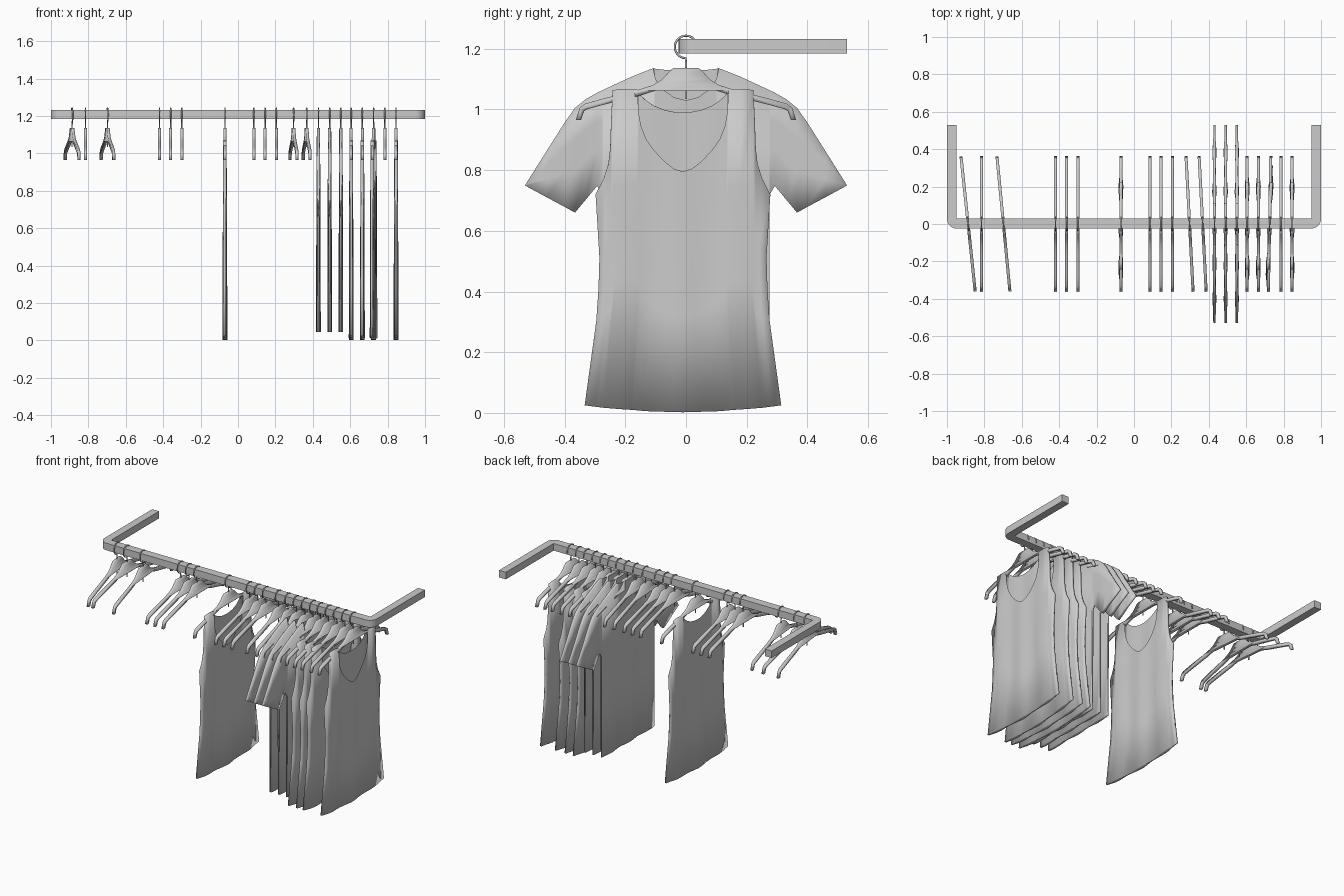
import bpy, bmesh, math

if "Cube" in bpy.data.objects:
    bpy.data.objects.remove(bpy.data.objects["Cube"])

# Mid grey used throughout
grey = bpy.data.materials.new("mid_grey")
grey.diffuse_color = (0.58, 0.58, 0.58, 1)
grey.use_nodes = True
grey.node_tree.nodes["Principled BSDF"].inputs["Base Color"].default_value = grey.diffuse_color

def make_mesh(name, bm):
    bmesh.ops.recalc_face_normals(bm, faces=bm.faces)
    me = bpy.data.meshes.new(name)
    bm.to_mesh(me)
    bm.free()
    me.materials.append(grey)
    return me

def place(name, me, x=0, y=0, turn=0, smooth=None):
    ob = bpy.data.objects.new(name, me)
    bpy.context.collection.objects.link(ob)
    ob.location = (x, y, 0)
    ob.rotation_euler.z = math.radians(turn)
    if smooth:
        bpy.ops.object.select_all(action='DESELECT')
        ob.select_set(True)
        bpy.context.view_layer.objects.active = ob
        bpy.ops.object.shade_smooth_by_angle(angle=math.radians(smooth))
    return ob

def prism(name, pts, move):
    """Extrude a flat outline along a vector."""
    bm = bmesh.new()
    f = bm.faces.new([bm.verts.new(p) for p in pts])
    new = bmesh.ops.extrude_face_region(bm, geom=[f])['geom']
    bmesh.ops.translate(bm, vec=move, verts=[v for v in new if isinstance(v, bmesh.types.BMVert)])
    return make_mesh(name, bm)

# U-shaped wall rail with rounded front corners
arc = [(0.948 + 0.052 * math.cos(a), 0.028 + 0.052 * math.sin(a))
       for a in [-math.pi / 2 * i / 8 for i in range(9)]]
half = [(0.95, 0.03), (0.95, 0.53), (1.0, 0.53)] + arc
loop = half + [(-x, y) for x, y in reversed(half)]
place("rail", prism("rail", [(x, y, 1.185) for x, y in loop], (0, 0, 0.047)), smooth=30)

# Hanger body: shaped flat profile with drooping arm ends
side = [(0.042, 1.136), (0.055, 1.125), (0.08, 1.098), (0.11, 1.08), (0.16, 1.064),
        (0.28, 1.034), (0.335, 1.018), (0.35, 1.005), (0.363, 0.965), (0.346, 0.965),
        (0.336, 0.994), (0.325, 1.001), (0.27, 1.016), (0.15, 1.046), (0.10, 1.062)]
outline = side + [(-y, z) for y, z in reversed(side)]
body = prism("hanger", [(-0.008, y, z) for y, z in outline], (0.016, 0, 0))

# Wire hook with its stem
def make_hook():
    cu = bpy.data.curves.new("hook", 'CURVE')
    cu.dimensions = '3D'
    cu.bevel_depth = 0.0035
    cu.bevel_resolution = 2
    cu.use_fill_caps = True
    cu.materials.append(grey)
    pts = [(0, 0, 1.035), (0, 0, 1.155)]
    for i in range(25):
        a = math.radians(-92 - 280 * i / 24)
        pts.append((0, 0.037 * math.cos(a), 1.206 + 0.037 * math.sin(a)))
    sp = cu.splines.new('POLY')
    sp.points.add(len(pts) - 1)
    for p, c in zip(sp.points, pts):
        p.co = (*c, 1)
    return cu
hook = make_hook()

hangers = [(-0.887, 6), (-0.815, 0), (-0.698, 5.5), (-0.42, 0), (-0.36, 0), (-0.30, 0),
           (-0.07, 0), (0.085, 0), (0.145, 0), (0.205, 0), (0.297, 3), (0.367, 3),
           (0.43, 0), (0.49, 0), (0.55, 0), (0.605, 0), (0.665, 0), (0.725, -1),
           (0.785, 0), (0.845, 0)]
for i, (x, turn) in enumerate(hangers):
    place(f"hanger_{i}", body, x, 0, turn, 100 if i == 0 else None)
    place(f"hook_{i}", hook, x, 0, turn)

# Garments: vertical columns (y, bottom, front top, back top), mirrored in y
def garment(name, cols, flare, steps=(0, 0.4, 0.55, 0.7, 1), depth=0.008):
    full = [(-y, *r) for y, *r in reversed(cols[1:])] + cols
    last, rows = cols[-1][0], len(steps) - 1
    bm = bmesh.new()
    def sheet(sign, top):
        grid = []
        for c in full:
            col = []
            for t in steps:
                z = c[1] + (c[top] - c[1]) * t
                edge = min(1, (last - abs(c[0])) / 0.04)
                fold = 0.005 * math.cos(c[0] * 32 + 0.4) * max(0, min(1, 1.3 - z))
                x = sign * (depth * (0.75 + 0.25 * edge) + fold * edge)
                col.append(bm.verts.new((x, c[0] * flare(z), z)))
            grid.append(col)
        for a, b in zip(grid, grid[1:]):
            for j in range(rows):
                bm.faces.new((a[j], b[j], b[j + 1], a[j + 1]))
        return grid
    f, k = sheet(1, 2), sheet(-1, 3)
    for i in range(len(full) - 1):
        a, b = full[i], full[i + 1]
        if a[2] == a[3] and b[2] == b[3]:          # shoulders and armholes
            bm.faces.new((f[i][-1], f[i + 1][-1], k[i + 1][-1], k[i][-1]))
        # hem, sides and under sleeves
        bm.faces.new((f[i][0], f[i + 1][0], k[i + 1][0], k[i][0]))
    for i in (0, -1):                              # outer edges
        for j in range(rows):
            bm.faces.new((f[i][j], f[i][j + 1], k[i][j + 1], k[i][j]))
    bmesh.ops.remove_doubles(bm, verts=bm.verts, dist=0.0003)
    return make_mesh(name, bm)

def tank_flare(z):
    pts = [(0.0, 0.328), (0.1, 0.312), (0.22, 0.294), (0.36, 0.28), (0.52, 0.275), (0.72, 0.288)]
    for (z0, w0), (z1, w1) in zip(pts, pts[1:]):
        if z <= z1:
            return (w0 + (w1 - w0) * (z - z0) / (z1 - z0)) / 0.288
    return 1

# Tank top: deep scoop in front, shallow at the back
tank = garment("tank_top", [
    (0, 0.002, 0.795, 0.99), (0.03, 0.003, 0.805, 0.992), (0.06, 0.004, 0.828, 0.998),
    (0.095, 0.005, 0.865, 1.012), (0.12, 0.007, 0.90, 1.028), (0.138, 0.009, 0.945, 1.045),
    (0.146, 0.010, 0.99, 1.055), (0.150, 0.010, 1.066, 1.066), (0.19, 0.013, 1.068, 1.068),
    (0.232, 0.017, 1.064, 1.064), (0.237, 0.018, 0.96, 0.96), (0.240, 0.018, 0.87, 0.87),
    (0.246, 0.019, 0.82, 0.82), (0.262, 0.021, 0.77, 0.77), (0.288, 0.025, 0.72, 0.72)],
    tank_flare)

# Short-sleeved shirt: straight body, angled sleeves
shirt = garment("shirt", [
    (0, 0.045, 1.03, 1.126), (0.04, 0.045, 1.04, 1.128), (0.075, 0.045, 1.065, 1.131),
    (0.10, 0.045, 1.10, 1.134), (0.108, 0.045, 1.136, 1.136), (0.17, 0.045, 1.112, 1.112),
    (0.24, 0.045, 1.08, 1.08), (0.274, 0.045, 1.064, 1.064), (0.276, 0.72, 1.063, 1.063),
    (0.293, 0.748, 1.055, 1.055), (0.33, 0.703, 1.034, 1.034), (0.366, 0.66, 1.005, 1.005),
    (0.40, 0.679, 0.957, 0.957), (0.46, 0.711, 0.862, 0.862), (0.53, 0.749, 0.751, 0.751)],
    lambda z: 1)

for i, (x, turn) in enumerate([(-0.07, 0), (0.605, 0), (0.665, 0), (0.725, -2), (0.845, 0)]):
    place(f"tank_top_{i}", tank, x, -0.01, turn, 180 if i == 0 else None)
for i, x in enumerate((0.43, 0.49, 0.55)):
    place(f"shirt_{i}", shirt, x, 0, 0, 180 if i == 0 else None)
